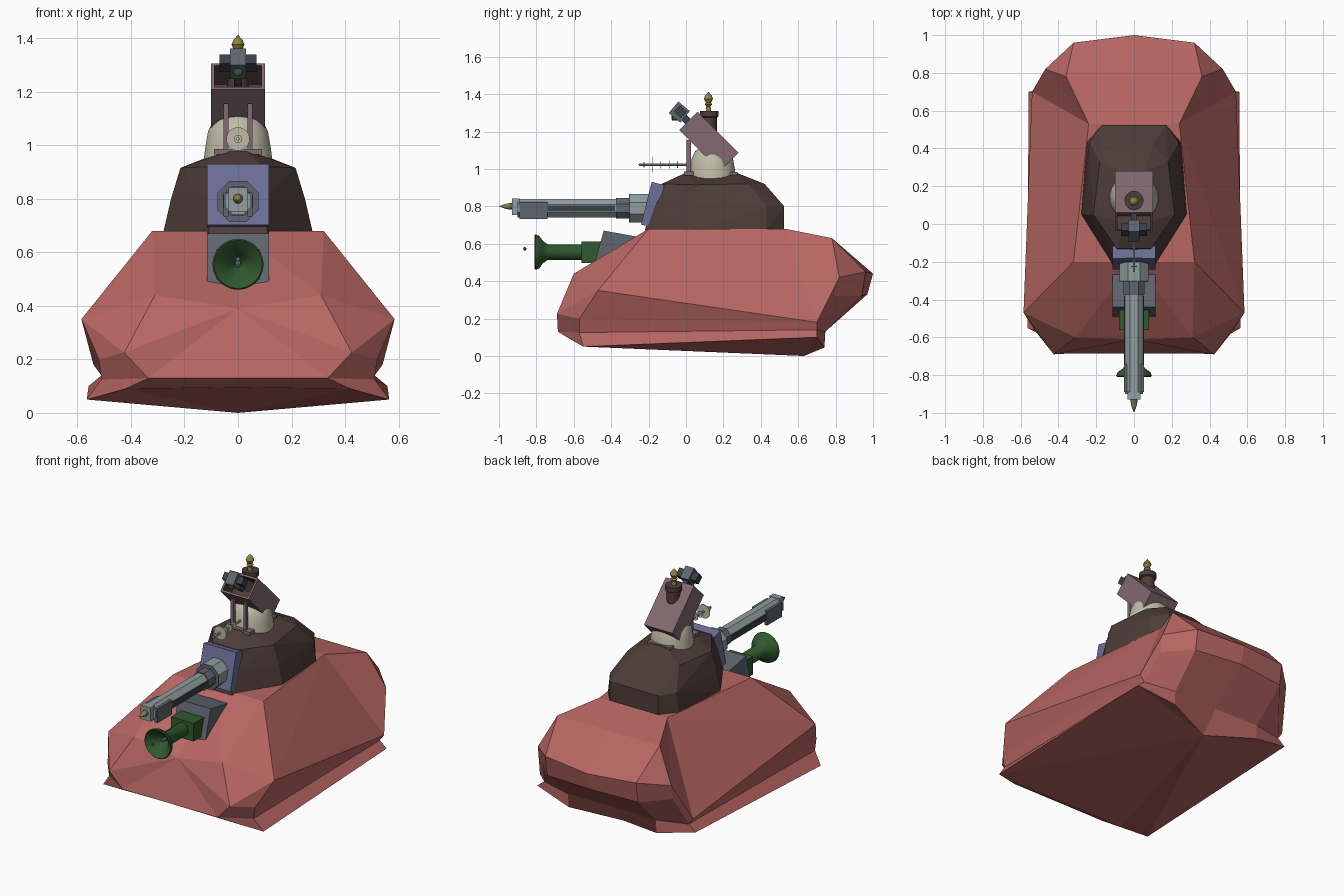
import bpy, bmesh
from math import cos, sin, pi, radians
from mathutils import Matrix, Vector

if "Cube" in bpy.data.objects:
    bpy.data.objects.remove(bpy.data.objects["Cube"], do_unlink=True)


def material(name, *rgb):
    m = bpy.data.materials.new(name)
    m.use_nodes = True
    m.diffuse_color = (*rgb, 1)
    m.node_tree.nodes["Principled BSDF"].inputs["Base Color"].default_value = (*rgb, 1)
    return m


RED = material("hull red", .48, .135, .125)
BROWN = material("turret brown", .076, .047, .04)
BLUE = material("mantlet blue", .15, .16, .31)
STEEL = material("pale steel", .28, .34, .34)
GREY = material("slate grey", .115, .13, .16)
NAVY = material("dark slate", .045, .05, .065)
GREEN = material("horn green", .03, .1, .028)
CREAM = material("cream", .52, .5, .39)
PLUM = material("dusty plum", .22, .14, .16)
GOLD = material("brass", .28, .22, .05)


def finish(name, bm, mats, smooth=False):
    bmesh.ops.recalc_face_normals(bm, faces=bm.faces)
    mesh = bpy.data.meshes.new(name)
    bm.to_mesh(mesh)
    bm.free()
    for m in mats:
        mesh.materials.append(m)
    ob = bpy.data.objects.new(name, mesh)
    bpy.context.collection.objects.link(ob)
    if smooth:
        bpy.ops.object.select_all(action='DESELECT')
        ob.select_set(True)
        bpy.context.view_layer.objects.active = ob
        bpy.ops.object.shade_smooth_by_angle(angle=radians(40))
    return ob


def faceted(name, half, mat):
    """Mirror a half set of corners and wrap it in flat facets."""
    bm = bmesh.new()
    for x, y, z in half:
        bm.verts.new((x, y, z))
        bm.verts.new((-x, y, z))
    bmesh.ops.convex_hull(bm, input=bm.verts)
    junk = [v for v in bm.verts if not v.link_faces]
    bmesh.ops.delete(bm, geom=junk, context='VERTS')
    return finish(name, bm, [mat])


def box(name, centre, size, mat, tilt=0, recess=None):
    """Box tilted about x; recess sinks its front end in a second colour."""
    bm = bmesh.new()
    bmesh.ops.create_cube(bm, size=1)
    bmesh.ops.scale(bm, vec=size, verts=bm.verts)
    mats = [mat]
    if recess:
        width, depth, inner = recess
        mats.append(inner)
        front = min(bm.faces, key=lambda f: f.calc_center_median().y)
        bmesh.ops.inset_region(bm, faces=[front], thickness=width)
        out = bmesh.ops.extrude_discrete_faces(bm, faces=[front])["faces"][0]
        bmesh.ops.translate(bm, vec=(0, depth, 0), verts=out.verts)
        for e in out.edges:
            for f in e.link_faces:
                f.material_index = 1
    bmesh.ops.transform(bm, verts=bm.verts, matrix=Matrix.Translation(centre)
                        @ Matrix.Rotation(radians(tilt), 4, 'X'))
    return finish(name, bm, mats)


def lathe(name, profile, centre, mat, axis='Z', sides=24, smooth=True):
    """Spin (radius, distance) pairs about z or y."""
    bm = bmesh.new()
    rings = []
    for r, t in profile:
        ring = []
        for i in range(sides):
            a = 2 * pi * (i + .5) / sides
            u, v = r * cos(a), r * sin(a)
            p = Vector((u, v, t) if axis == 'Z' else (u, t, v))
            ring.append(bm.verts.new(p + Vector(centre)))
        rings.append(ring)
    for a, b in zip(rings, rings[1:]):
        for i in range(sides):
            j = (i + 1) % sides
            bm.faces.new((a[i], a[j], b[j], b[i]))
    bm.faces.new(rings[0])
    bm.faces.new(rings[-1])
    bmesh.ops.remove_doubles(bm, verts=bm.verts, dist=.0002)
    return finish(name, bm, [mat], smooth)


# Hull: left half by lettered corners (lower case on the centre line), mirrored
corners = dict(
    a=(0, -.2, .68), A=(.32, -.2, .68), b=(0, .53, .68), B=(.24, .53, .68),
    c=(0, -.61, .39), C=(.31, -.6, .44), D=(.425, -.69, .225), e=(0, -.685, .13),
    E=(.335, -.685, .13), F=(.585, -.47, .35), G=(.52, -.57, .2), H=(.51, -.57, .125),
    i=(0, .78, .63), I=(.36, .78, .63), J=(.32, .96, .45), K=(.47, .82, .42),
    l=(0, 1, .44), m=(0, .97, .33), N=(.32, .94, .32), O=(.46, .79, .32),
    P=(.54, .7, .18), Q=(.51, .7, .14), R=(.31, .745, .13), r=(0, .74, .13))
bm = bmesh.new()
vert = {k: bm.verts.new(p) for k, p in corners.items()}
for face in ("aABb bBIi iIJl IKJ lJNm JKON AFB FPB BPK BKI POK ACF CDF DGF FGP "
             "GHQP aAC aCc cCD cDE cEe DGHE mNRr NOQR OPQ").split():
    bm.faces.new([vert[k] for k in face])
finish("hull", bm, [RED]).modifiers.new("Mirror", 'MIRROR')

# Flared skirt with a keeled underside, notched at the back
bm = bmesh.new()


def rim(half):
    pts = half + [(-x, y, z) for x, y, z in reversed(half[1:-1])]
    return [bm.verts.new(p) for p in pts]


upper = rim([(0, -.685, .13), (.335, -.685, .13), (.51, -.57, .125),
             (.51, .7, .14), (.31, .745, .13), (0, .74, .13)])
lower = rim([(0, -.62, .095), (.42, -.62, .09), (.565, -.55, .05),
             (.558, .7, .1), (.31, .74, .045), (0, .63, 0)])
keel = lower[5]
for i in range(len(upper)):
    j = (i + 1) % len(upper)
    bm.faces.new((upper[i], upper[j], lower[j], lower[i]))
    if keel not in (lower[i], lower[j]):
        bm.faces.new((lower[i], lower[j], keel))
finish("skirt", bm, [RED])

# Turret
faceted("turret", [
    (.11, -.22, .67), (.28, .05, .67), (.25, .43, .67), (.17, .525, .67),
    (.1, -.19, .8), (.25, .05, .8), (.235, .43, .8), (.17, .525, .8),
    (.09, -.13, .92), (.215, .05, .915), (.18, .33, .92), (.1, .42, .92),
    (.03, 0, .98), (.05, .27, .98)], BROWN)

# Main gun
gun = (0, 0, .79)
box("mantlet", (0, -.178, .808), (.23, .07, .235), BLUE, -14)
lathe("gun_collar", [(.083, -.2), (.083, -.3)], gun, STEEL, 'Y', 8, False)
lathe("collar_ring", [(.083, -.3), (.083, -.306), (.06, -.306), (.06, -.375)],
      gun, GREY, 'Y', 8, False)
lathe("gun_barrel", [(.053, -.2), (.053, -.9)], gun, STEEL, 'Y', 8, False)
box("muzzle", (0, -.91, .797), (.07, .04, .088), STEEL)
lathe("shell_body", [(.018, -.92), (.018, -.945)], (0, 0, .8), GREY, 'Y', 12)
lathe("shell_tip", [(.018, -.945), (.012, -.97), (0, -1)], (0, 0, .8), GOLD, 'Y', 12)
for s in (-1, 1):
    box("muzzle_plate", (s * .045, -.815, .778), (.018, .15, .09), GREY)
    box("barrel_groove", (s * .049, -.56, .79), (.006, .36, .03), NAVY)

# Horn and its mount
faceted("horn_mount", [(.115, -.495, .47), (.115, -.485, .51), (.115, -.44, .67),
                       (.115, -.22, .63), (.115, -.22, .47)], GREY)
box("horn_block", (0, -.5, .555), (.16, .12, .115), GREEN)
lathe("horn", [(.042, -.5), (.042, -.74), (.06, -.765), (.088, -.785), (.095, -.805),
               (.09, -.81), (.06, -.785), (.035, -.75), (.012, -.72)],
      (0, 0, .555), GREEN, 'Y', 32)
lathe("horn_pin", [(.01, -.71), (.01, -.76), (0, -.765)], (0, 0, .56), GREY, 'Y', 12)
lathe("horn_bead", [(0, -.871), (.009, -.866), (.009, -.857), (0, -.852)],
      (0, 0, .573), GREY, 'Y', 8)

# Cupola dome and antenna
lathe("dome", [(.13, .94), (.122, 1), (.113, 1.05), (.092, 1.095), (.055, 1.12), (0, 1.13)],
      (0, .14, 0), CREAM)
lathe("antenna_rod", [(.007, .05), (.007, -.25), (0, -.255)], (0, 0, 1.023), CREAM, 'Y', 8)
for y, r in ((-.225, .015), (-.18, .044), (-.135, .02), (-.09, .022), (-.045, .018)):
    lathe("antenna_disc", [(r, y - .002), (r, y + .002)], (0, 0, 1.023), CREAM, 'Y', 20)

# Sight housing on its brackets
box("sight_housing", (0, .122, 1.147), (.2, .31, .138), PLUM, -45, (.017, .1, BROWN))
box("bracket_foot", (0, .015, .975), (.18, .05, .02), PLUM)
box("rear_foot", (0, .245, .972), (.16, .06, .025), PLUM)
for s in (-1, 1):
    box("bracket_post", (s * .045, .015, 1.065), (.018, .022, .18), PLUM)

# Periscope head
box("periscope", (0, -.036, 1.304), (.06, .08, .08), GREY, -40)
box("periscope_wings", (0, -.03, 1.306), (.14, .05, .045), NAVY, -40)
box("periscope_arm", (0, .015, 1.25), (.03, .08, .04), NAVY, -45)
lathe("periscope_lens", [(.018, -.02), (.018, -.072), (.01, -.077)], (0, 0, 1.275),
      GREEN, 'Y', 12)

# Chimney with finial
lathe("chimney", [(.04, 1.12), (.04, 1.275), (.05, 1.28), (.05, 1.31), (.032, 1.31)],
      (0, .125, 0), BROWN)
lathe("finial", [(.016, 1.3), (.012, 1.335), (.021, 1.345), (.014, 1.353), (.025, 1.375),
                 (.018, 1.392), (0, 1.413)], (0, .12, 0), GOLD, sides=12)
